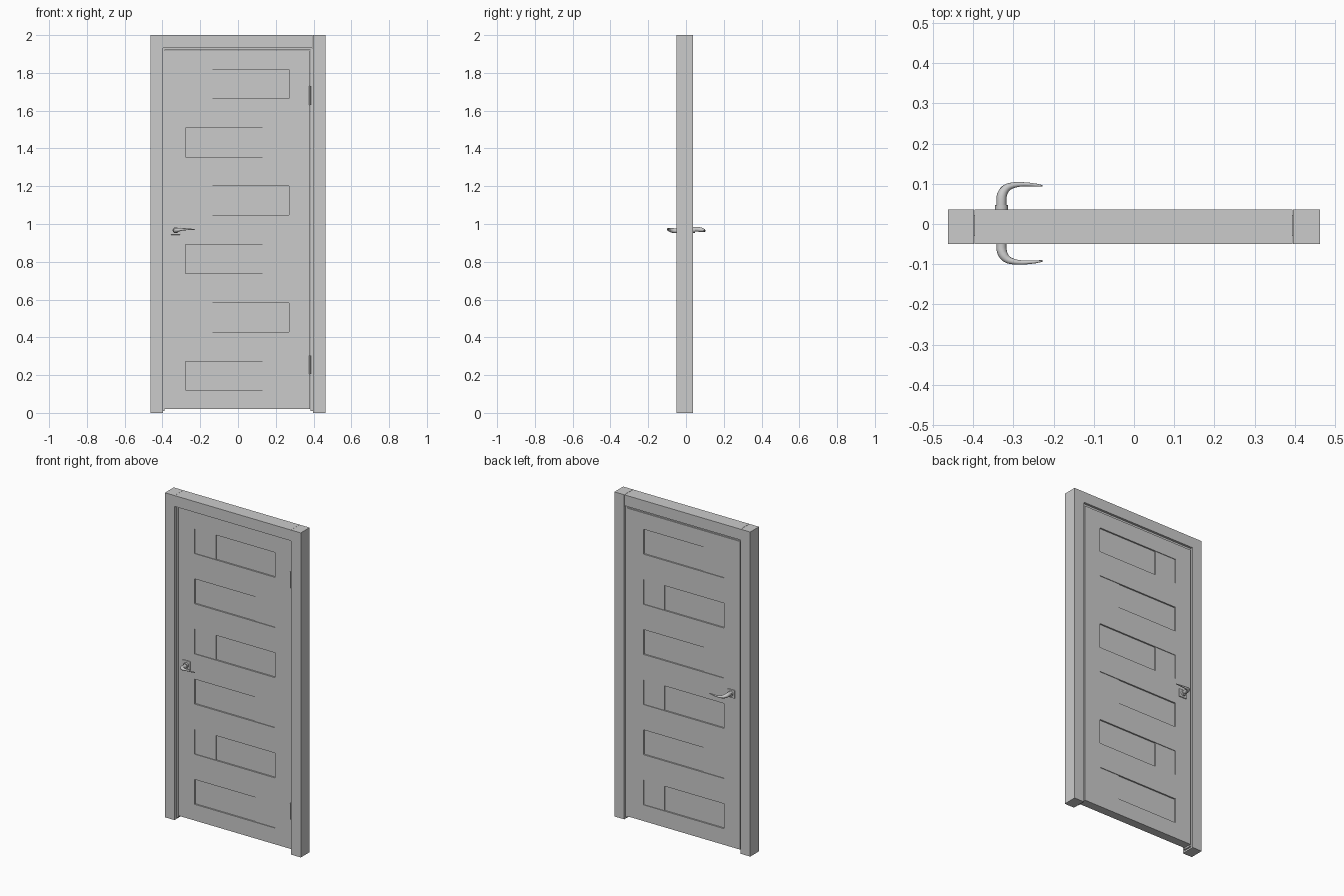
import bpy, math
from mathutils import Vector

if "Cube" in bpy.data.objects:
    bpy.data.objects.remove(bpy.data.objects["Cube"])


def box(name, x, y, z, bevel=0.0):
    """Box from three (min, max) ranges."""
    bpy.ops.mesh.primitive_cube_add(size=1)
    o = bpy.context.object
    o.name = name
    for v in o.data.vertices:
        v.co = Vector([r[0] if c < 0 else r[1] for c, r in zip(v.co, (x, y, z))])
    if bevel:
        m = o.modifiers.new("bevel", 'BEVEL')
        m.width, m.segments = bevel, 2
    return o


# Frame: two jambs and the head between them
FRAME_Y = (-0.05, 0.036)
box("left_jamb", (-0.463, -0.398), FRAME_Y, (0, 2))
box("right_jamb", (0.396, 0.463), FRAME_Y, (0, 2))
box("head_jamb", (-0.397, 0.395), FRAME_Y, (1.933, 2))

# Thin stop strips lining the opening
STOP_Y = (-0.03, 0.022)
box("left_stop", (-0.398, -0.388), STOP_Y, (0.01, 1.933))
box("right_stop", (0.383, 0.396), STOP_Y, (0.01, 1.933))
box("head_stop", (-0.388, 0.383), STOP_Y, (1.92, 1.933))

# Door leaf: stiles, rails and recessed panels
FRONT, BACK = -0.025, 0.028
BOTTOM, TOP = 0.02, 1.919
LEFT, RIGHT = -0.278, 0.27


def slab(name, x, z, depth=0.0):
    return box(name, x, (FRONT + depth, BACK - depth), z)


slab("left_stile", (-0.388, LEFT), (BOTTOM, TOP))
slab("right_stile", (RIGHT, 0.381), (BOTTOM, TOP))

rows, pitch, height = 6, 0.309, 0.153
below = BOTTOM
for i in range(rows):
    z0 = 0.12 + i * pitch
    z1 = z0 + height
    slab(f"rail_{i + 1}", (LEFT, RIGHT), (below, z0))
    if i % 2 == 0:      # wide panel on the left
        split = 0.13
        wide, narrow = (LEFT, split), (split, RIGHT)
    else:               # wide panel on the right
        split = -0.135
        wide, narrow = (split, RIGHT), (LEFT, split)
    slab(f"wide_panel_{i + 1}", wide, (z0, z1), 0.009)
    slab(f"narrow_panel_{i + 1}", narrow, (z0, z1), 0.004)
    below = z1
slab("top_rail", (LEFT, RIGHT), (below, TOP))

# Hinges
for name, z in (("lower_hinge", 0.255), ("upper_hinge", 1.68)):
    bpy.ops.mesh.primitive_cylinder_add(vertices=16, radius=0.005, depth=0.1,
                                        location=(0.381, FRONT - 0.003, z))
    bpy.context.object.name = name
    bpy.ops.object.shade_smooth_by_angle()

# Handles: the back one is the front one turned half a turn about the x axis
CENTRE = Vector((-0.33, (FRONT + BACK) / 2, 0.968))
HALF = (BACK - FRONT) / 2
# lever path: x along door, distance out from leaf, height, radius
LEVER = [(0, 0.010, -0.004, 0.0125), (0, 0.030, -0.004, 0.0125),
         (0.001, 0.042, -0.003, 0.0125), (0.006, 0.054, -0.001, 0.0115),
         (0.015, 0.063, 0.001, 0.0095), (0.028, 0.068, 0.003, 0.0075),
         (0.045, 0.0705, 0.004, 0.0058), (0.065, 0.0705, 0.004, 0.0048),
         (0.085, 0.069, 0.003, 0.0038), (0.102, 0.067, 0.002, 0.002)]


def handle(side, s):
    def pt(x, out, z):
        return CENTRE + Vector((x, s * (HALF + out), -s * z))

    # square rose
    ys = sorted((pt(0, 0, 0).y, pt(0, 0.007, 0).y))
    box(side + "_handle_rose", (CENTRE.x - 0.026, CENTRE.x + 0.026), ys,
        (CENTRE.z - 0.025, CENTRE.z + 0.025), 0.002)
    # round collar
    bpy.ops.mesh.primitive_cylinder_add(vertices=32, radius=0.016, depth=0.014,
                                        location=pt(0, 0.012, -0.001),
                                        rotation=(math.pi / 2, 0, 0))
    bpy.context.object.name = side + "_handle_collar"
    bpy.ops.object.shade_smooth_by_angle()
    # tapering lever
    cu = bpy.data.curves.new(side + "_lever", 'CURVE')
    cu.dimensions = '3D'
    cu.bevel_depth, cu.bevel_resolution = 1.0, 4
    cu.resolution_u = 4
    cu.use_fill_caps = True
    sp = cu.splines.new('BEZIER')
    sp.bezier_points.add(len(LEVER) - 1)
    for b, (x, out, z, r) in zip(sp.bezier_points, LEVER):
        b.co = pt(x, out, z)
        b.radius = r
        b.handle_left_type = b.handle_right_type = 'AUTO'
    o = bpy.data.objects.new(side + "_handle_lever", cu)
    bpy.context.collection.objects.link(o)


handle("front", -1)
handle("back", 1)
